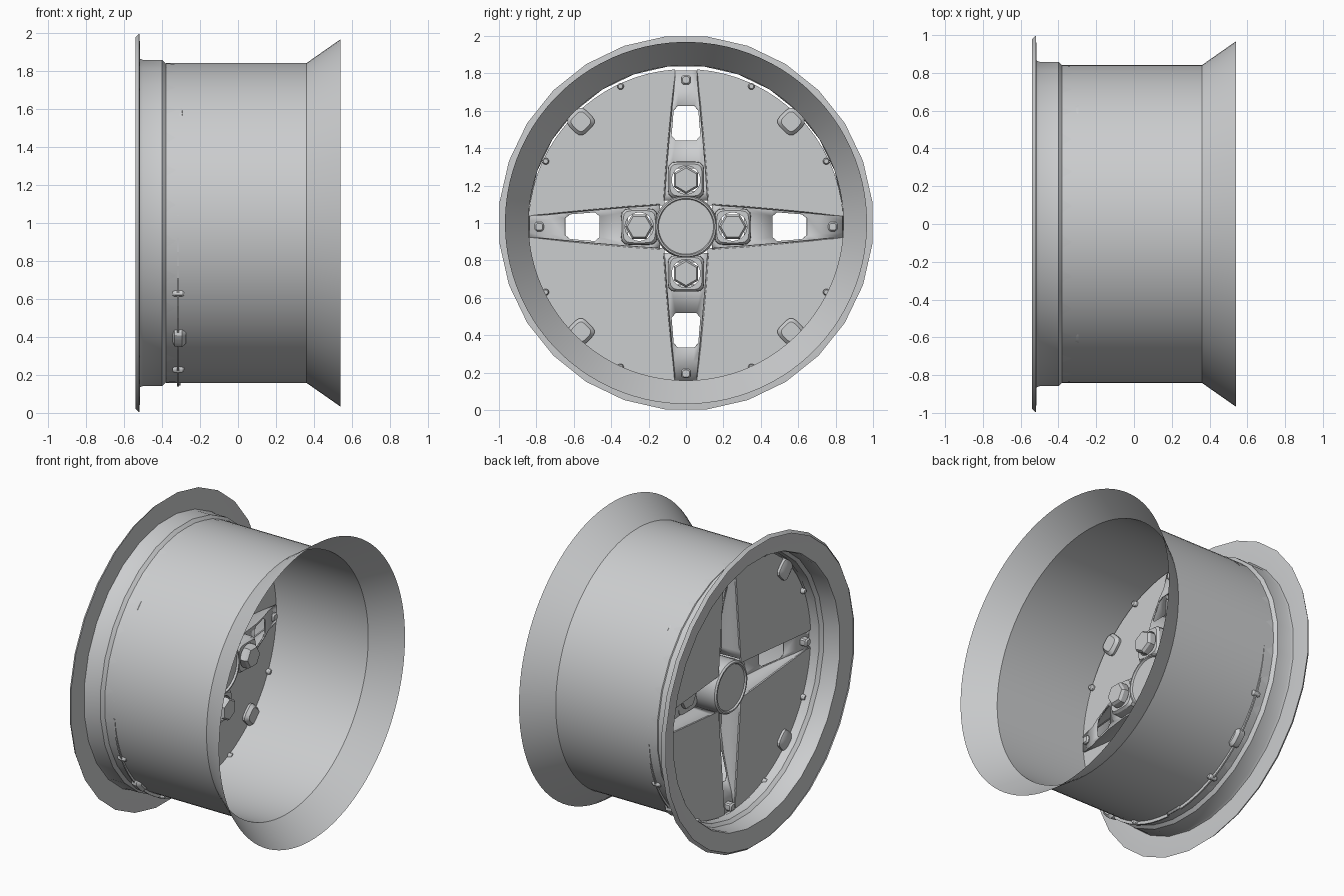
import bpy, bmesh, math
from mathutils import Matrix

cube = bpy.data.objects.get("Cube")
if cube:
    bpy.data.objects.remove(cube)

metal = bpy.data.materials.new("satin_grey_metal")
metal.use_nodes = True
COLOR = (0.6, 0.61, 0.62, 1)
metal.diffuse_color = COLOR
metal.node_tree.nodes["Principled BSDF"].inputs["Base Color"].default_value = COLOR

RIM_Z, DISC_Z, FACE = 1.0, 0.98, -0.32


def add(name, bm, z=DISC_Z, turn=0.0, smooth=True):
    """Turn a bmesh into an object, rotated about the axle."""
    bmesh.ops.recalc_face_normals(bm, faces=bm.faces[:])
    mesh = bpy.data.meshes.new(name)
    bm.to_mesh(mesh)
    bm.free()
    mesh.materials.append(metal)
    ob = bpy.data.objects.new(name, mesh)
    bpy.context.collection.objects.link(ob)
    ob.matrix_world = Matrix.Translation((0, 0, z)) @ Matrix.Rotation(turn, 4, 'X')
    if smooth:
        bpy.ops.object.select_all(action='DESELECT')
        ob.select_set(True)
        bpy.context.view_layer.objects.active = ob
        bpy.ops.object.shade_smooth_by_angle(angle=math.radians(30))
    return ob


def ring(x, r, n, cy=0.0, cz=0.0, power=2.0, offset=0.5):
    """Closed loop across the axle; a high power squares it off."""
    pts = []
    for i in range(n):
        a = (i + offset) * math.tau / n
        c, s = math.cos(a), math.sin(a)
        k = r / (abs(c) ** power + abs(s) ** power) ** (1 / power)
        pts.append((x, cy + c * k, cz + s * k))
    return pts


def loft(rings, caps=False, loop=False):
    bm = bmesh.new()
    rows = [[bm.verts.new(p) for p in r] for r in rings]
    pairs = list(zip(rows, rows[1:])) + ([(rows[-1], rows[0])] if loop else [])
    for a, b in pairs:
        for i in range(len(a)):
            j = (i + 1) % len(a)
            bm.faces.new((a[i], a[j], b[j], b[i]))
    if caps:
        bm.faces.new(rows[0])
        bm.faces.new(rows[-1])
    return bm


# Barrel and flared inner end: one thin sheet
add("barrel", loft([ring(x, r, 96) for x, r in
                    [(-0.38, 0.842), (0.36, 0.842), (0.54, 0.968)]]), RIM_Z)

# Outer lip with its stepped bead seat
add("outer_lip", loft([ring(x, r, 28) for x, r in
                       [(-0.54, 0.985), (-0.52, 1.003), (-0.515, 0.93), (-0.515, 0.87),
                        (-0.50, 0.864), (-0.40, 0.864), (-0.38, 0.845), (-0.33, 0.842)]]), RIM_Z)


def quadrant_plate():
    """Flat sector between two neighbouring spokes."""
    bm = bmesh.new()
    outline = [(0.115, 0.115), (0.17, 0.112), (0.80, 0.056)]
    outline += [(0.843 * math.cos(a), 0.843 * math.sin(a))
                for a in [math.radians(4 + 82 * i / 16) for i in range(17)]]
    outline += [(0.056, 0.80), (0.112, 0.17)]
    face = bm.faces.new([bm.verts.new((FACE, y, z)) for y, z in outline])
    out = bmesh.ops.extrude_face_region(bm, geom=[face])
    bmesh.ops.translate(bm, vec=(0.01, 0, 0),
                        verts=[v for v in out["geom"] if isinstance(v, bmesh.types.BMVert)])
    return bm


def spoke_trough():
    """Tapered channel that deepens to the hub: radius, half width, opening, depth."""
    stations = [(0.14, 0.114, 0.08, 0.15), (0.19, 0.110, 0.08, 0.15), (0.31, 0.102, 0.08, 0.14),
                (0.46, 0.089, 0.055, 0.11), (0.485, 0.087, 0.077, 0.105),
                (0.62, 0.074, 0.066, 0.065), (0.645, 0.072, 0.045, 0.058),
                (0.72, 0.064, 0.04, 0.03), (0.835, 0.054, 0.03, 0.008)]
    bm = bmesh.new()
    rows = []
    for r, hw, gap, d in stations:
        floor = FACE + d
        inner = hw - 0.004
        row = [(FACE, -hw), (floor, -inner), (floor, -gap),
               (floor, gap), (floor, inner), (FACE, hw)]
        rows.append([bm.verts.new((x, y, r)) for x, y in row])
    for k, (a, b) in enumerate(zip(rows, rows[1:])):
        for i in range(5):
            # Leave the lug seat and the window open
            if i == 2 and k in (1, 3, 4, 5):
                continue
            bm.faces.new((a[i], a[i + 1], b[i + 1], b[i]))
    return bm


for k in range(4):
    turn = k * math.pi / 2
    add("quadrant_plate", quadrant_plate(), turn=turn, smooth=False)

    trough = add("spoke", spoke_trough(), turn=turn)
    thick = trough.modifiers.new("thickness", 'SOLIDIFY')
    thick.thickness = 0.008

    # Squared lug seat with a round through hole
    seat = [(-0.19, 0.098, 6), (-0.12, 0.096, 6), (-0.105, 0.086, 5),
            (-0.105, 0.076, 2), (-0.19, 0.076, 2)]
    add("lug_seat", loft([ring(x, r, 32, 0, 0.25, p) for x, r, p in seat], loop=True), turn=turn)

    # Hexagonal lug bolt
    add("lug_bolt", loft([ring(x, r, 6, 0, 0.25) for x, r in
                          [(-0.20, 0.075), (-0.075, 0.075), (-0.06, 0.064)]], caps=True),
        turn=turn, smooth=False)

    # Small square-headed bolt at the spoke tip
    add("tip_bolt", loft([ring(x, r, 16, 0, 0.785, 4) for x, r in
                          [(-0.345, 0.018), (-0.335, 0.025), (-0.285, 0.025), (-0.275, 0.018)]],
                         caps=True), turn=turn)

    # Rounded clip on the diagonal
    add("edge_clip", loft([ring(x, r, 24, 0, 0.795, 4) for x, r in
                           [(-0.345, 0.035), (-0.335, 0.058), (-0.295, 0.062), (-0.275, 0.045)]],
                          caps=True), turn=turn + math.pi / 4)

    # Rivets either side of the clip
    for side in (-1, 1):
        add("edge_rivet", loft([ring(x, r, 12, 0, 0.828) for x, r in
                                [(-0.345, 0.012), (-0.335, 0.018), (-0.295, 0.018), (-0.285, 0.012)]],
                               caps=True), turn=turn + math.pi / 4 + side * math.radians(20))

# Hub with raised rims around recessed caps on both ends
add("hub", loft([ring(x, r, 40) for x, r in
                 [(-0.325, 0.145), (-0.335, 0.15), (-0.335, 0.16), (-0.325, 0.168),
                  (-0.12, 0.168), (-0.10, 0.16), (-0.10, 0.152), (-0.112, 0.147)]], caps=True))
